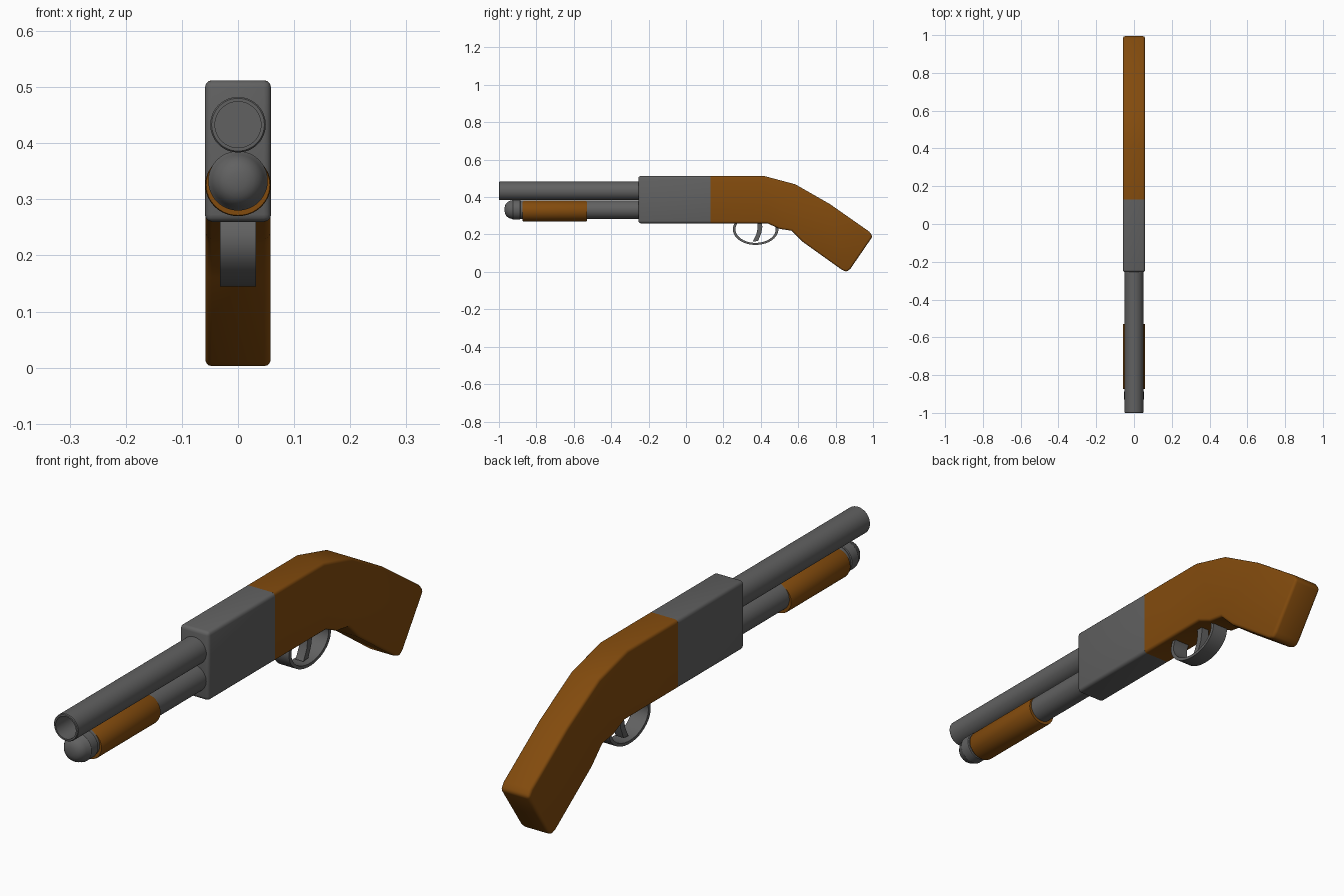
import bpy, bmesh, math

if "Cube" in bpy.data.objects:
    bpy.data.objects.remove(bpy.data.objects["Cube"])


def material(name, rgb):
    m = bpy.data.materials.new(name)
    m.diffuse_color = (*rgb, 1)
    m.use_nodes = True
    m.node_tree.nodes["Principled BSDF"].inputs["Base Color"].default_value = m.diffuse_color
    return m


METAL = material("gunmetal_grey", (0.12, 0.12, 0.12))
WOOD = material("brown_wood", (0.225, 0.07, 0.004))


def finish(name, bm, mat, angle=35):
    bmesh.ops.recalc_face_normals(bm, faces=bm.faces)
    me = bpy.data.meshes.new(name)
    bm.to_mesh(me)
    bm.free()
    ob = bpy.data.objects.new(name, me)
    bpy.context.collection.objects.link(ob)
    me.materials.append(mat)
    bpy.ops.object.select_all(action='DESELECT')
    ob.select_set(True)
    bpy.context.view_layer.objects.active = ob
    bpy.ops.object.shade_smooth_by_angle(angle=math.radians(angle))
    return ob


def lathe(name, profile, z, mat, sx=1.0, steps=48):
    """Revolve (y, radius) points around a y-axis line at height z."""
    bm = bmesh.new()
    rings = []
    for y, r in profile:
        rings.append([bm.verts.new((sx * r * math.cos(t), y, z + r * math.sin(t)))
                      for t in (2 * math.pi * i / steps for i in range(steps))])
    for a, b in zip(rings, rings[1:]):
        for i in range(steps):
            j = (i + 1) % steps
            bm.faces.new((a[i], a[j], b[j], b[i]))
    bmesh.ops.remove_doubles(bm, verts=bm.verts, dist=1e-5)
    return finish(name, bm, mat)


def slab(name, outline, half, mat, bevel=0.0, seam=None):
    """Extrude a (y, z) outline across x, rounding the rim except at the seam."""
    bm = bmesh.new()
    left = [bm.verts.new((-half, y, z)) for y, z in outline]
    right = [bm.verts.new((half, y, z)) for y, z in outline]
    n = len(outline)
    bm.faces.new(left)
    bm.faces.new(right)
    for i in range(n):
        j = (i + 1) % n
        bm.faces.new((left[i], left[j], right[j], right[i]))
    bmesh.ops.recalc_face_normals(bm, faces=bm.faces)
    if bevel:
        edges = []
        for e in bm.edges:
            a, b = (v.co for v in e.verts)
            at_seam = seam is not None and abs(a.y - seam) + abs(b.y - seam) < 1e-4
            if not at_seam and (a.x == b.x or e.calc_face_angle() > 1.0):
                edges.append(e)
        bmesh.ops.bevel(bm, geom=edges, offset=bevel, segments=3, profile=0.5,
                        affect='EDGES', clamp_overlap=True)
    return finish(name, bm, mat)


# Receiver
slab("receiver", [(-0.255, 0.26), (0.13, 0.26), (0.13, 0.512), (-0.255, 0.512)],
     0.059, METAL, 0.013, seam=0.13)

# Stock with angled grip
slab("stock", [(0.13, 0.512), (0.42, 0.512), (0.585, 0.468), (0.77, 0.362),
               (0.98, 0.215), (0.998, 0.19), (0.88, 0.018), (0.86, 0.0),
               (0.835, 0.01), (0.625, 0.16), (0.565, 0.22), (0.50, 0.23),
               (0.435, 0.26), (0.13, 0.26)],
     0.058, WOOD, 0.011, seam=0.13)

# Hollow barrel
lathe("barrel", [(-0.24, 0), (-0.24, 0.0495), (-0.997, 0.0495), (-1.0, 0.047),
                 (-1.0, 0.041), (-0.6, 0.041), (-0.6, 0)], 0.433, METAL)

# Magazine tube, its cap and the sliding fore grip
lathe("magazine_tube", [(-0.24, 0), (-0.24, 0.049), (-0.9, 0.049), (-0.9, 0)],
      0.332, METAL)
lathe("magazine_cap", [(-0.885, 0), (-0.885, 0.05), (-0.888, 0.053), (-0.926, 0.053),
                       (-0.93, 0.05), (-0.945, 0.046), (-0.957, 0.038),
                       (-0.965, 0.028), (-0.969, 0.015), (-0.97, 0)], 0.333, METAL)
lathe("fore_grip", [(-0.53, 0), (-0.53, 0.054), (-0.535, 0.0555), (-0.868, 0.0555),
                    (-0.873, 0.054), (-0.873, 0)], 0.3255, WOOD, sx=1.05)

# Trigger guard: elliptical strap whose ends sink into the underside
arc = [math.radians(a) for a in range(-215, 36, 10)]
outer = [(0.372 + 0.122 * math.cos(t), 0.228 + 0.084 * math.sin(t)) for t in arc]
inner = [(0.372 + 0.108 * math.cos(t), 0.228 + 0.073 * math.sin(t)) for t in arc]
slab("trigger_guard", outer + inner[::-1], 0.032, METAL)

# Curved trigger
slab("trigger", [(0.38, 0.28), (0.383, 0.235), (0.376, 0.2), (0.357, 0.162),
                 (0.385, 0.165), (0.402, 0.205), (0.408, 0.24), (0.406, 0.28)],
     0.016, METAL)
